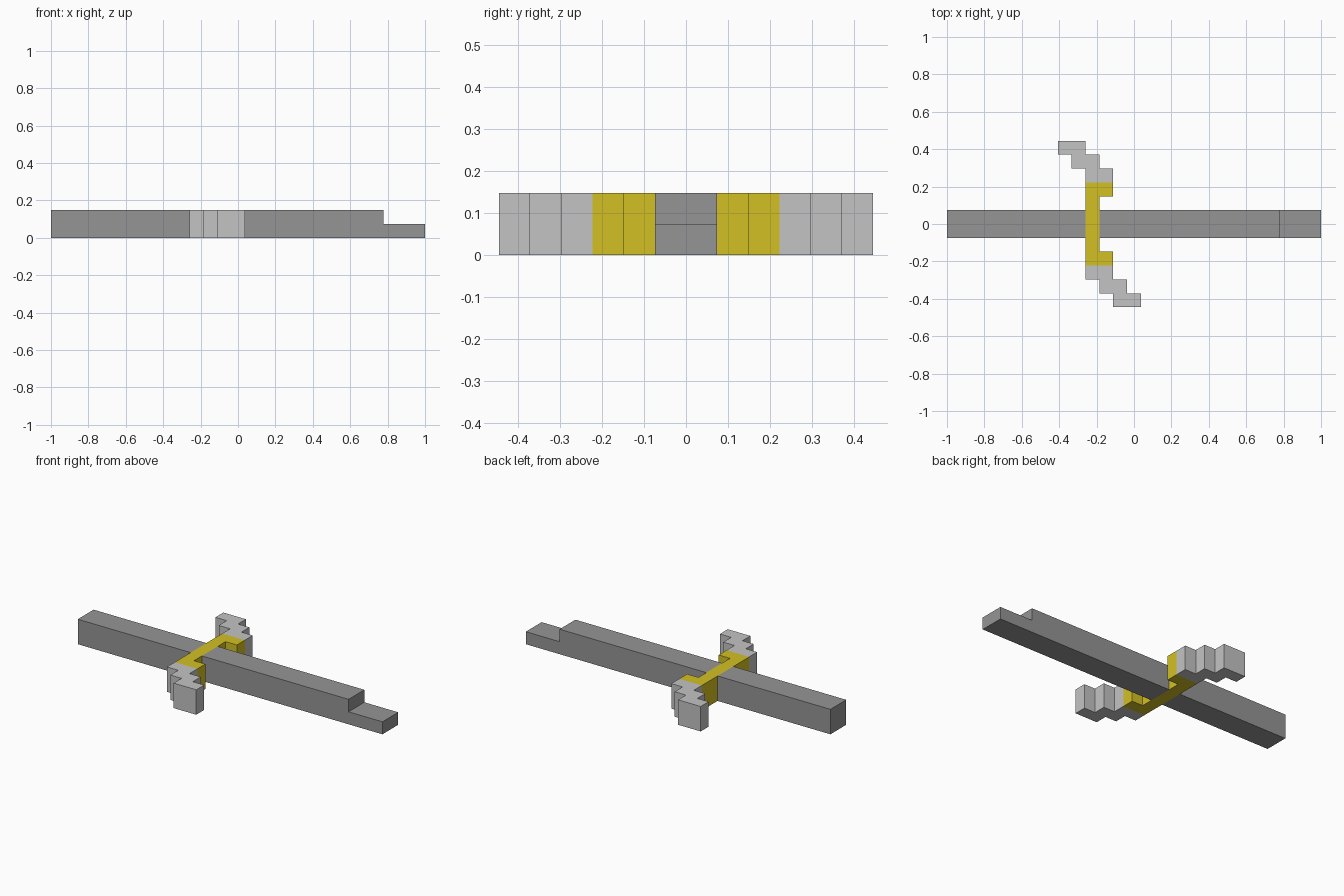
import bpy
import bmesh

cube = bpy.data.objects.get("Cube")
if cube:
    bpy.data.objects.remove(cube, do_unlink=True)

U = 2 / 27          # one grid cell; the model is 27 x 12 x 2 cells
HEIGHT = 2 * U


def linear(c):
    c /= 255
    return c / 12.92 if c <= 0.04045 else ((c + 0.055) / 1.055) ** 2.4


def material(name, rgb):
    mat = bpy.data.materials.new(name)
    color = (*[linear(c) for c in rgb], 1)
    mat.diffuse_color = color
    mat.use_nodes = True
    mat.node_tree.nodes["Principled BSDF"].inputs["Base Color"].default_value = color
    return mat


dark_grey = material("dark grey", (149, 149, 149))
light_grey = material("light grey", (196, 196, 196))
gold = material("gold", (212, 192, 36))


def prism(name, mat, points, extrude):
    """Extrude a closed outline of 3D points along a vector."""
    bm = bmesh.new()
    face = bm.faces.new([bm.verts.new(p) for p in points])
    out = bmesh.ops.extrude_face_region(bm, geom=[face], use_keep_orig=True)
    verts = [g for g in out["geom"] if isinstance(g, bmesh.types.BMVert)]
    bmesh.ops.translate(bm, vec=extrude, verts=verts)
    bmesh.ops.recalc_face_normals(bm, faces=bm.faces)
    mesh = bpy.data.meshes.new(name)
    bm.to_mesh(mesh)
    bm.free()
    mesh.materials.append(mat)
    obj = bpy.data.objects.new(name, mesh)
    bpy.context.collection.objects.link(obj)


def bar(name, outline):
    """Side outline in cells (x, z), swept across the bar width."""
    prism(name, dark_grey, [(x * U - 1, -U, z * U) for x, z in outline], (0, 2 * U, 0))


def slab(name, mat, outline):
    """Top outline in cells (x, y), raised to full height."""
    prism(name, mat, [(x * U - 1, y * U, 0) for x, y in outline], (0, 0, HEIGHT))


def wing(name, side, sweep):
    """Three stepped cells outwards, each shifted along x by the sweep."""
    near, far = [], []
    for i in range(3):
        x = 10 + sweep * i
        for y in (3 + i, 4 + i):
            near.append((x, side * y))
            far.append((x + 2, side * y))
    slab(name, light_grey, near + far[::-1])


# Long bar either side of the crosspiece, with a half-height tip
bar("rear_bar", [(0, 0), (10, 0), (10, 2), (0, 2)])
bar("tip_bar", [(11, 0), (27, 0), (27, 1), (24, 1), (24, 2), (11, 2)])

# Gold crosspiece running through the bar, ends hooked towards the tip
slab("crosspiece", gold, [(10, -3), (12, -3), (12, -2), (11, -2),
                          (11, 2), (12, 2), (12, 3), (10, 3)])

# Stepped wings: the front one sweeps to the tip, the back one away from it
wing("front_wing", -1, 1)
wing("back_wing", 1, -1)
